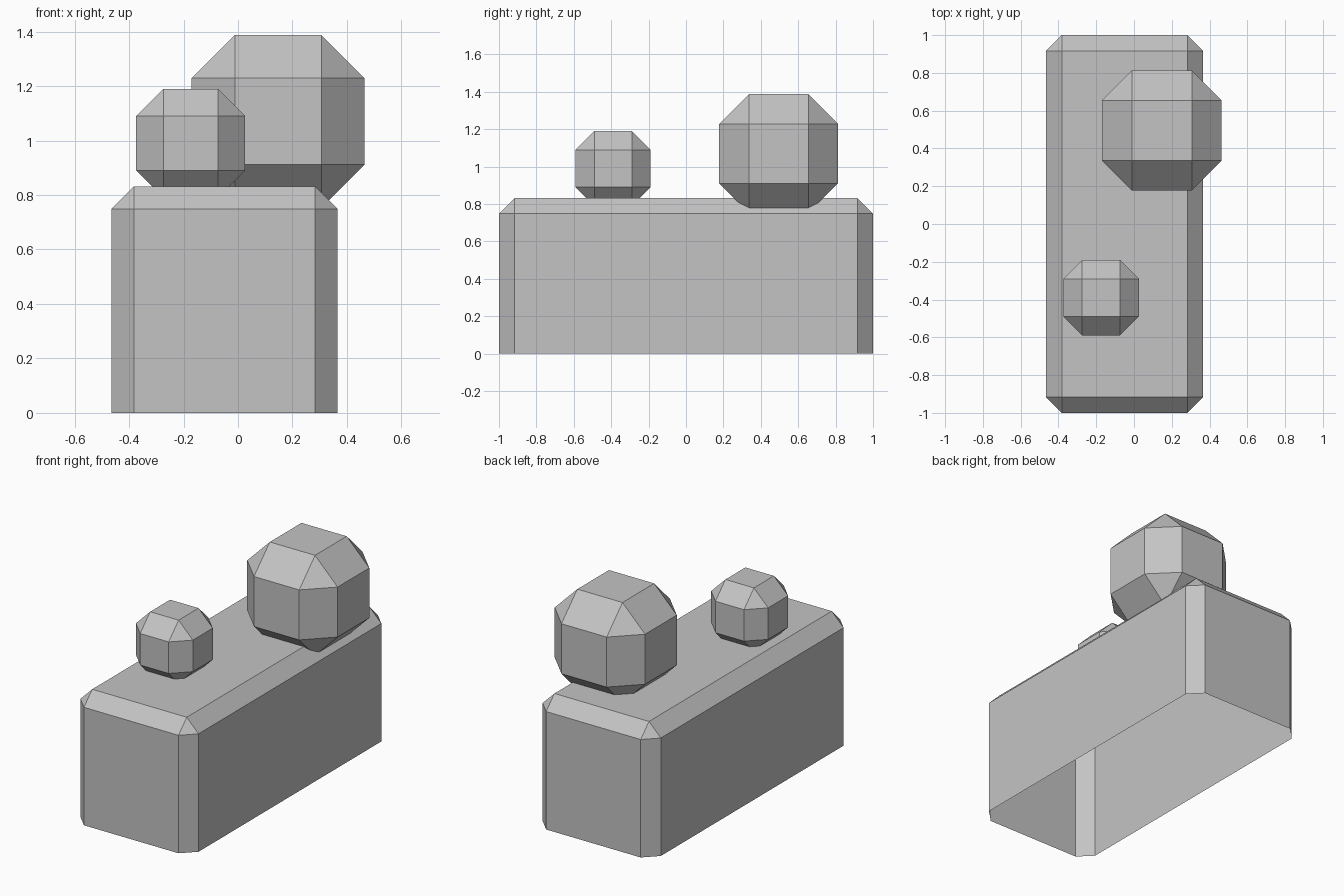
import bpy
import bmesh
from mathutils import Matrix, Vector

default_cube = bpy.data.objects.get("Cube")
if default_cube:
    bpy.data.objects.remove(default_cube, do_unlink=True)

# Single plain grey
GREY = (0.55, 0.55, 0.55, 1.0)
grey = bpy.data.materials.new("plain_grey")
grey.use_nodes = True
grey.diffuse_color = GREY
grey.node_tree.nodes["Principled BSDF"].inputs["Base Color"].default_value = GREY


def chamfered_box(name, centre, size, chamfer, open_bottom=False):
    """Box with single-segment chamfers; an open bottom keeps a square lower rim."""
    bm = bmesh.new()
    transform = Matrix.Translation(centre) @ Matrix.Diagonal((*size, 1))
    bmesh.ops.create_cube(bm, size=1, matrix=transform)
    floor = centre[2] - size[2] / 2

    def on_floor(part):
        return all(abs(v.co.z - floor) < 1e-4 for v in part.verts)

    edges = [e for e in bm.edges if not (open_bottom and on_floor(e))]
    bmesh.ops.bevel(bm, geom=edges, offset=chamfer, segments=1,
                    profile=0.5, affect='EDGES')
    if open_bottom:
        bmesh.ops.delete(bm, geom=[f for f in bm.faces if on_floor(f)],
                         context='FACES_ONLY')
    mesh = bpy.data.meshes.new(name)
    bm.to_mesh(mesh)
    bm.free()
    mesh.materials.append(grey)
    obj = bpy.data.objects.new(name, mesh)
    bpy.context.collection.objects.link(obj)
    return obj


# Long hollow block, open underneath
chamfered_box("base_block", Vector((-0.05, 0, 0.416)), (0.83, 2, 0.832), 0.083,
              open_bottom=True)

# Two faceted balls resting slightly sunk into the block
for name, centre, width in (
    ("large_ball", Vector((0.147, 0.495, 1.07)), 0.635),
    ("small_ball", Vector((-0.174, -0.39, 0.99)), 0.4),
):
    chamfered_box(name, centre, (width,) * 3, width / 4)
